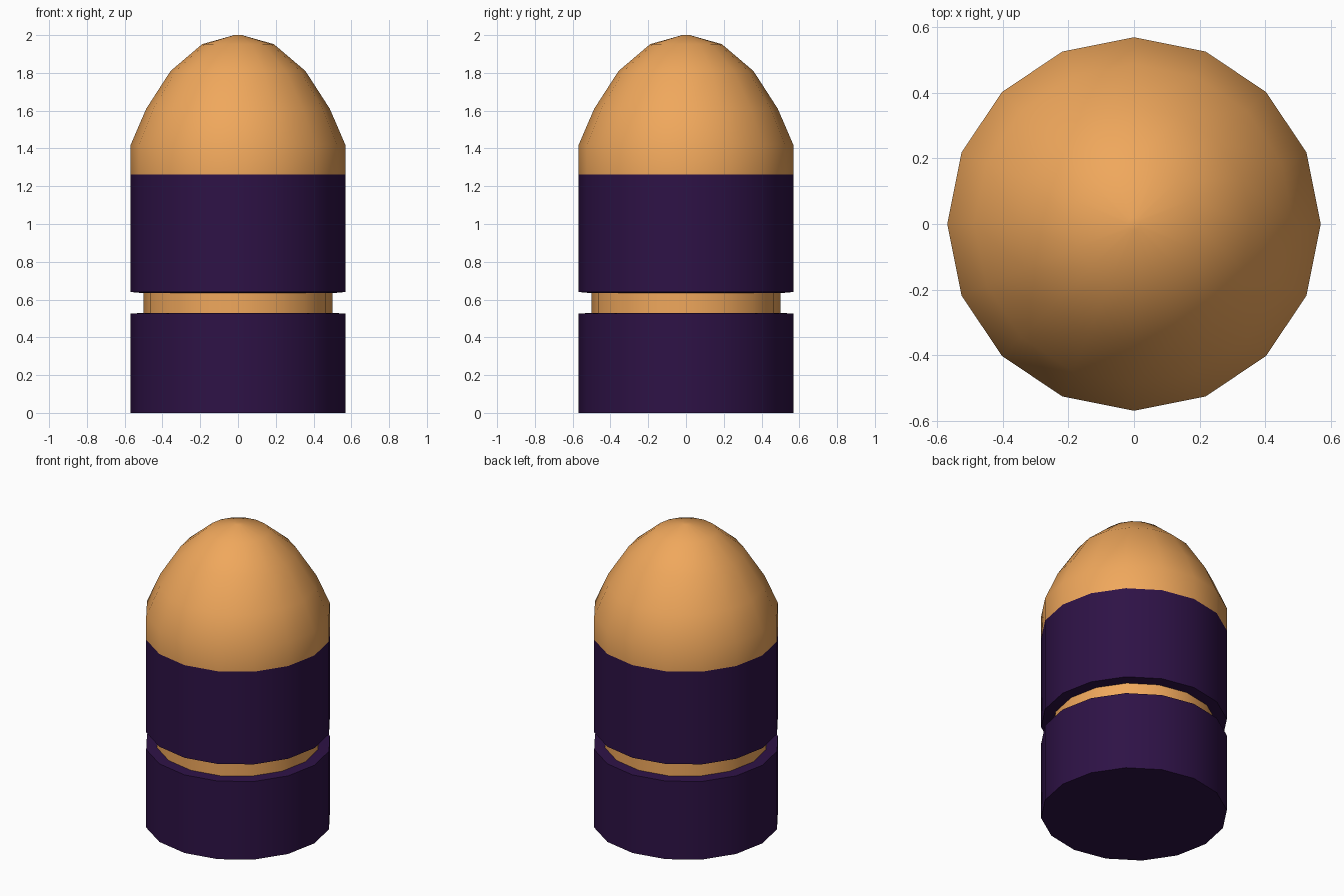
import bpy, bmesh, math

if "Cube" in bpy.data.objects:
    bpy.data.objects.remove(bpy.data.objects["Cube"])

SIDES = 16
R, R_GROOVE = 0.568, 0.50


def material(name, colour):
    m = bpy.data.materials.new(name)
    m.diffuse_color = (*colour, 1)
    m.use_nodes = True
    m.node_tree.nodes["Principled BSDF"].inputs["Base Color"].default_value = m.diffuse_color
    return m


copper = material("copper", (0.87, 0.39, 0.107))
purple = material("dark_purple", (0.027, 0.006, 0.061))


def lathe(name, profile, mat):
    """Revolve (radius, z) points, listed bottom to top; radius 0 is a pole."""
    bm = bmesh.new()
    rings = []
    for r, z in profile:
        if r == 0:
            rings.append([bm.verts.new((0, 0, z))] * SIDES)
        else:
            rings.append([bm.verts.new((r * math.cos(2 * math.pi * i / SIDES),
                                        r * math.sin(2 * math.pi * i / SIDES), z))
                          for i in range(SIDES)])
    for a, b in zip(rings, rings[1:]):
        for i in range(SIDES):
            j = (i + 1) % SIDES
            corners = list(dict.fromkeys((a[i], a[j], b[j], b[i])))
            bm.faces.new(corners)
    mesh = bpy.data.meshes.new(name)
    bm.to_mesh(mesh)
    bm.free()
    mesh.materials.append(mat)
    ob = bpy.data.objects.new(name, mesh)
    bpy.context.collection.objects.link(ob)
    bpy.ops.object.select_all(action='DESELECT')
    ob.select_set(True)
    bpy.context.view_layer.objects.active = ob
    bpy.ops.object.shade_smooth_by_angle(angle=math.radians(30))
    return ob


# Base of the case, with closed bottom and groove ledge
lathe("lower_case", [(0, 0), (R, 0), (R, 0.525), (R_GROOVE, 0.53)], purple)

# Recessed band
lathe("groove_band", [(R_GROOVE, 0.53), (R_GROOVE, 0.634)], copper)

# Upper case, starting from the groove's upper ledge
lathe("upper_case", [(R_GROOVE, 0.634), (R, 0.64), (R, 1.263)], purple)

# Rounded tip with a short straight skirt
lathe("rounded_tip", [(R, 1.263), (R, 1.42), (0.486, 1.61), (0.357, 1.81),
                      (0.19, 1.952), (0.02, 2.0), (0, 2.0)], copper)
